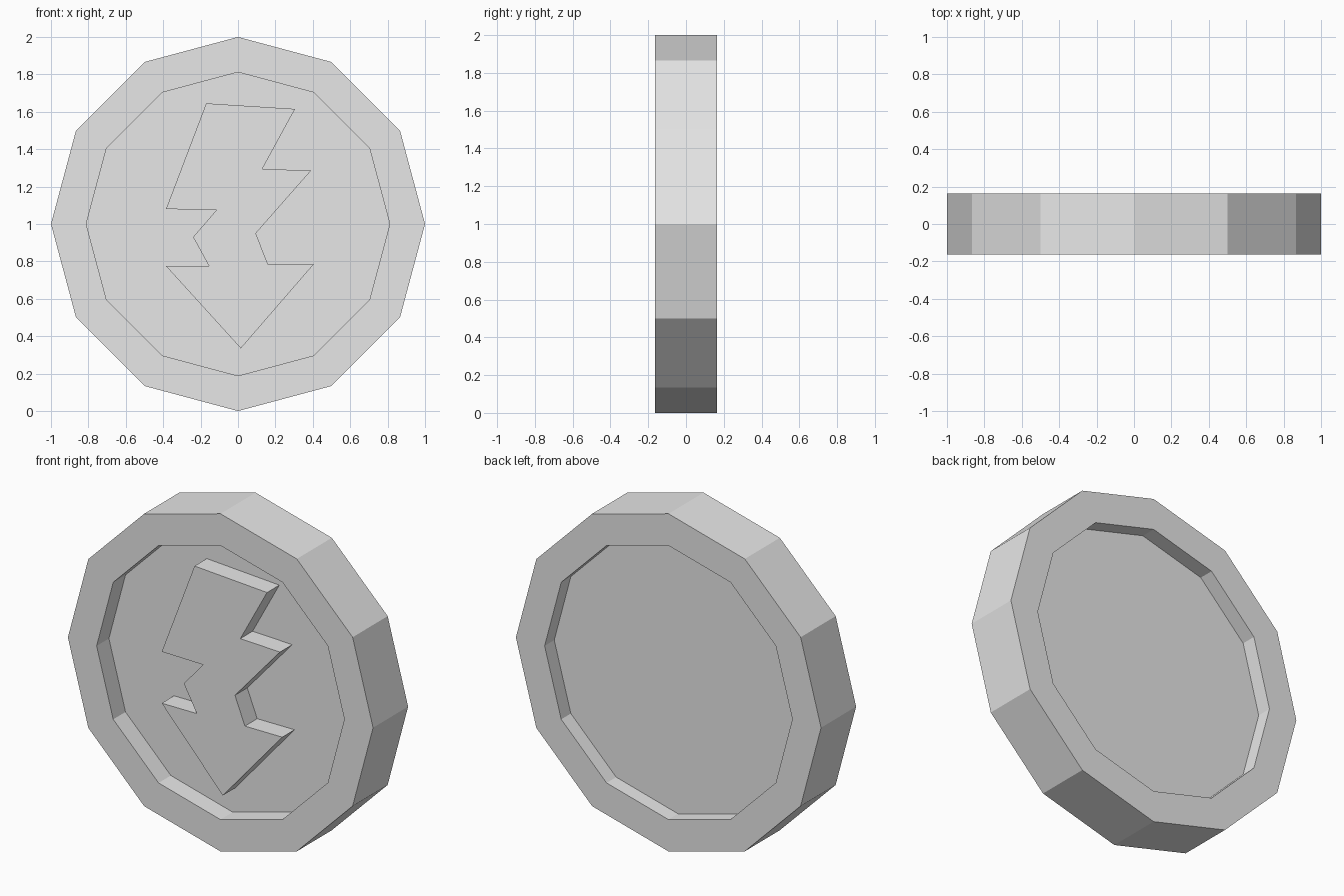
import bpy, bmesh, math
from mathutils import Matrix, Vector

cube = bpy.data.objects.get("Cube")
if cube:
    bpy.data.objects.remove(cube)

SIDES, RADIUS, RIM_INNER, HALF = 12, 1.0, 0.805, 0.164
FRONT_DEPTH, BACK_DEPTH = 0.115, 0.09

# Single grey material
grey = bpy.data.materials.new("light grey")
grey.use_nodes = True
colour = (0.8, 0.8, 0.8, 1)
grey.diffuse_color = colour
grey.node_tree.nodes["Principled BSDF"].inputs["Base Color"].default_value = colour


def make_object(name, bm):
    bmesh.ops.recalc_face_normals(bm, faces=bm.faces[:])
    mesh = bpy.data.meshes.new(name)
    bm.to_mesh(mesh)
    bm.free()
    mesh.materials.append(grey)
    obj = bpy.data.objects.new(name, mesh)
    bpy.context.collection.objects.link(obj)
    return obj


# Coin body: faceted disc standing on a corner, recessed on both faces
bm = bmesh.new()
bmesh.ops.create_cone(bm, cap_ends=True, segments=SIDES, radius1=RADIUS,
                      radius2=RADIUS, depth=2 * HALF,
                      matrix=Matrix.Translation((0, 0, RADIUS)) @ Matrix.Rotation(math.pi / 2, 4, 'X'))
bm.normal_update()
rim_width = (RADIUS - RIM_INNER) * math.cos(math.pi / SIDES)
for cap in [f for f in bm.faces if len(f.verts) == SIDES]:
    inward = -cap.normal.copy()
    depth = FRONT_DEPTH if inward.y > 0 else BACK_DEPTH
    bmesh.ops.inset_region(bm, faces=[cap], thickness=rim_width)
    floor = bmesh.ops.extrude_discrete_faces(bm, faces=[cap])["faces"][0]
    bmesh.ops.translate(bm, verts=floor.verts[:], vec=inward * depth)
make_object("coin_body", bm)

# Raised jagged emblem on the front, level with the rim
outline = [(-0.17, 1.645), (0.305, 1.615), (0.13, 1.295), (0.39, 1.285),
           (0.095, 0.95), (0.16, 0.785), (0.405, 0.785), (0.015, 0.335),
           (-0.385, 0.775), (-0.155, 0.775), (-0.24, 0.93), (-0.115, 1.075),
           (-0.385, 1.08)]
bm = bmesh.new()
base = bm.faces.new([bm.verts.new((x, -HALF + FRONT_DEPTH, z)) for x, z in outline])
raised = bmesh.ops.extrude_face_region(bm, geom=[base])["geom"]
bmesh.ops.translate(bm, vec=Vector((0, -FRONT_DEPTH, 0)),
                    verts=[v for v in raised if isinstance(v, bmesh.types.BMVert)])
# Drop the hidden underside
under = [f for f in bm.faces if all(v.co.y > -HALF + FRONT_DEPTH / 2 for v in f.verts)]
bmesh.ops.delete(bm, geom=under, context='FACES_ONLY')
make_object("bolt_emblem", bm)
